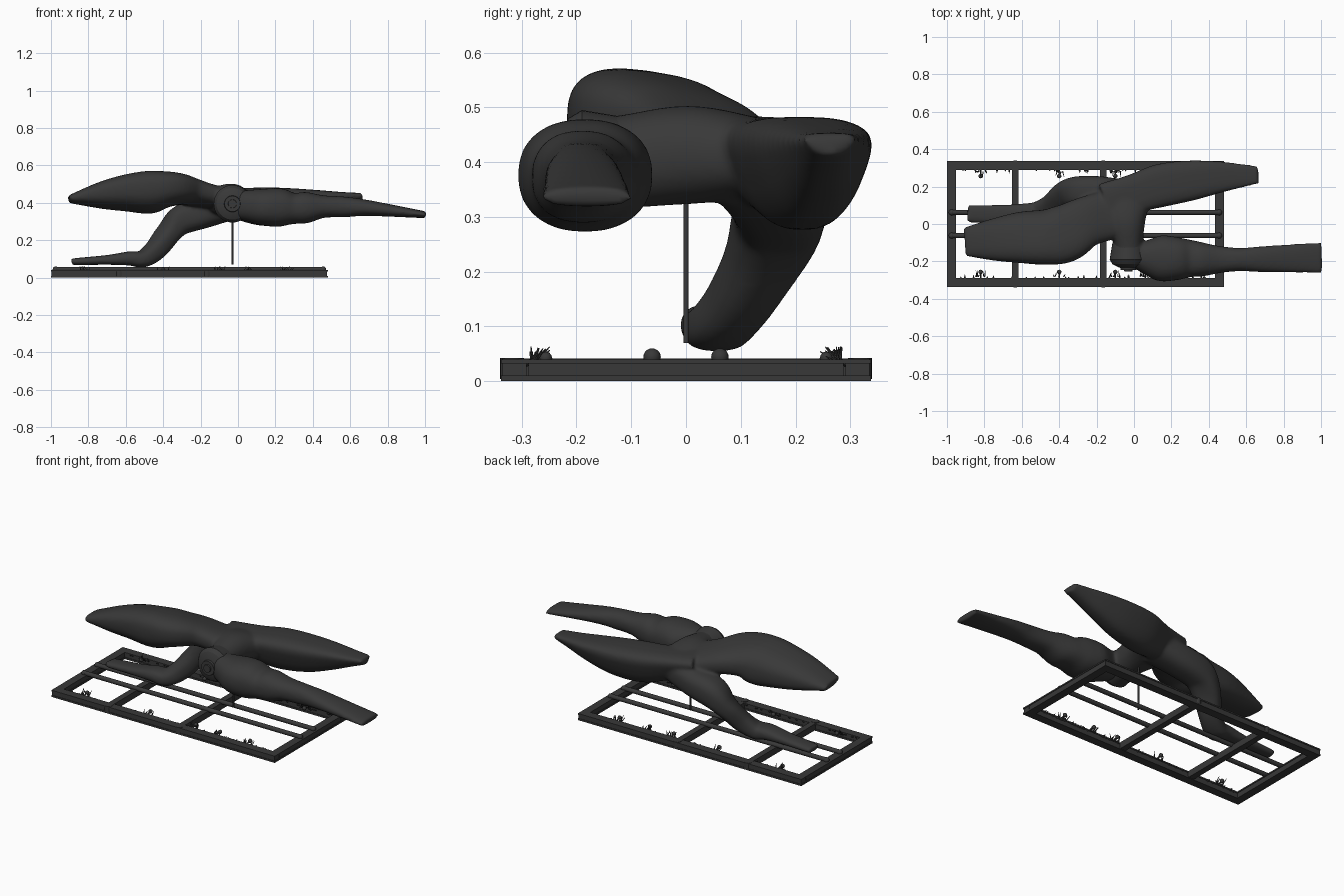
import bpy, bmesh, math, random
from mathutils import Vector, Matrix

if "Cube" in bpy.data.objects:
    bpy.data.objects.remove(bpy.data.objects["Cube"])

random.seed(4)
dark = bpy.data.materials.new("charcoal grey")
dark.diffuse_color = (0.04, 0.04, 0.04, 1)
dark.use_nodes = True
dark.node_tree.nodes["Principled BSDF"].inputs["Base Color"].default_value = dark.diffuse_color


def make(name, bm, smooth=40):
    bmesh.ops.recalc_face_normals(bm, faces=bm.faces)
    me = bpy.data.meshes.new(name)
    bm.to_mesh(me)
    bm.free()
    ob = bpy.data.objects.new(name, me)
    bpy.context.collection.objects.link(ob)
    me.materials.append(dark)
    bpy.ops.object.select_all(action='DESELECT')
    bpy.context.view_layer.objects.active = ob
    ob.select_set(True)
    if smooth:
        bpy.ops.object.shade_smooth_by_angle(angle=math.radians(smooth))
    return ob


def catmull(a, b, c, d, t):
    return [0.5 * (2*q + (r-p)*t + (2*p-5*q+4*r-s)*t*t + (3*q-p-3*r+s)*t**3)
            for p, q, r, s in zip(a, b, c, d)]


def loft(bm, secs, power=2.5, taper=0, shear=0, n=28, steps=6):
    """Closed limb through sections (x, y, z, half width, half height)."""
    s = [secs[0]] + list(secs) + [secs[-1]]
    pts = [catmull(*s[i:i+4], k / steps) for i in range(len(secs)-1) for k in range(steps)]
    pts.append(list(secs[-1]))
    rings = []
    for i, p in enumerate(pts):
        a, b = pts[max(i-1, 0)], pts[min(i+1, len(pts)-1)]
        tan = (Vector(b[:3]) - Vector(a[:3])).normalized()
        side = tan.cross(Vector((0, 0, 1))).normalized()
        up = side.cross(tan)
        ring = []
        for k in range(n):
            t = 2 * math.pi * k / n
            c, d = math.cos(t), math.sin(t)
            u = math.copysign(abs(c) ** (2/power), c)
            v = math.copysign(abs(d) ** (2/power), d)
            w = u * p[3] * (1 + taper * (v - 0.6))
            ring.append(bm.verts.new(Vector(p[:3]) + side*w + up*(v + shear*u)*p[4]))
        rings.append(ring)
    for r, q in zip(rings, rings[1:]):
        for k in range(n):
            bm.faces.new((r[k], r[(k+1) % n], q[(k+1) % n], q[k]))
    bm.faces.new(rings[0])
    bm.faces.new(rings[-1])


def box(bm, x0, x1, y0, y1, z0, z1):
    bmesh.ops.create_cube(bm, size=1, matrix=Matrix.Translation(
        ((x0+x1)/2, (y0+y1)/2, (z0+z1)/2)) @ Matrix.Diagonal((x1-x0, y1-y0, z1-z0, 1)))


def rod(bm, a, b, r0, r1=None, seg=16):
    a, b = Vector(a), Vector(b)
    rot = (b-a).to_track_quat('Z', 'Y').to_matrix().to_4x4()
    bmesh.ops.create_cone(bm, cap_ends=True, segments=seg, radius1=r0,
                          radius2=r0 if r1 is None else r1, depth=(b-a).length,
                          matrix=Matrix.Translation((a+b)/2) @ rot)


# Body: core and four limbs fused into one smooth skin
bm = bmesh.new()
loft(bm, [(-.03, -.21, .395, .085, .085), (-.03, -.12, .40, .077, .085),         # core
          (-.04, 0, .413, .10, .09), (-.05, .10, .407, .13, .08),
          (-.05, .19, .39, .10, .07)], 2.2)
loft(bm, [(-.03, -.16, .39, .05, .07), (.06, -.175, .385, .09, .085),            # front right limb
          (.14, -.183, .377, .122, .099), (.23, -.185, .375, .115, .102),
          (.30, -.185, .37, .10, .083), (.37, -.19, .375, .09, .083),
          (.46, -.19, .38, .072, .06), (.57, -.19, .378, .062, .055),
          (.70, -.188, .372, .07, .042), (1.004, -.18, .336, .083, .018)], 2.3)
loft(bm, [(-.15, .10, .415, .13, .07), (0, .16, .395, .115, .085),               # back right limb
          (.14, .205, .38, .125, .103), (.30, .232, .383, .117, .095),
          (.45, .25, .40, .094, .068), (.57, .258, .418, .07, .04),
          (.665, .263, .433, .052, .02)], 3, .3)
loft(bm, [(.0, .09, .415, .10, .06), (-.13, .05, .43, .13, .06),                 # large left limb
          (-.26, .01, .46, .135, .07), (-.37, -.05, .47, .155, .092),
          (-.47, -.07, .457, .148, .11), (-.60, -.072, .453, .138, .095),
          (-.74, -.083, .44, .115, .068), (-.904, -.095, .42, .077, .02)], 2.6, 0, -.2)
loft(bm, [(-.02, .13, .395, .10, .08), (-.18, .165, .345, .09, .08),             # lower leg and foot
          (-.30, .17, .31, .085, .08), (-.37, .15, .24, .078, .06),
          (-.44, .10, .15, .062, .055), (-.51, .06, .10, .062, .045),
          (-.58, .05, .103, .06, .038), (-.70, .05, .095, .053, .026),
          (-.89, .055, .085, .046, .018)], 2.6)
body = make("body", bm, 0)
re = body.modifiers.new("fuse", 'REMESH')
re.mode = 'VOXEL'
re.voxel_size = 0.009
re.use_smooth_shade = True
sm = body.modifiers.new("soften", 'SMOOTH')
sm.factor = 0.5
sm.iterations = 7
for m in ("fuse", "soften"):
    bpy.ops.object.modifier_apply(modifier=m)
bpy.ops.object.shade_smooth()

# Round domed hip joint with small rings on the front
bm = bmesh.new()
for y0, y1, r0, r1 in ((-.10, -.19, .085, .10), (-.19, -.215, .10, .085),
                       (-.215, -.232, .085, .05), (-.225, -.245, .045, .042),
                       (-.23, -.253, .025, .022)):
    rod(bm, (-.03, y0, .395), (-.03, y1, .395), r0, r1, 40)
joint = make("hip_joint", bm)

# Thin support rod
bm = bmesh.new()
rod(bm, (-.03, 0, .07), (-.03, 0, .36), .005)
make("support_rod", bm)

# Base frame: outer beams with a slight groove
bm = bmesh.new()
for s in (-1, 1):
    y0, y1 = sorted((s*.288, s*.338))
    box(bm, -1, .48, y0, y1, 0, .01)
    box(bm, -.997, .477, y0+.003, y1-.003, .01, .032)
    box(bm, -1, .48, y0, y1, .032, .04)
for x0, x1 in ((-1, -.952), (.432, .48)):
    box(bm, x0, x1, -.288, .288, 0, .01)
    box(bm, x0+.003, x1-.003, -.288, .288, .01, .032)
    box(bm, x0, x1, -.288, .288, .032, .04)
make("base_frame", bm, 0)

# Cross beams with small rounded ends
bm = bmesh.new()
for x in (-.635, -.165):
    box(bm, x-.018, x+.018, -.335, .335, .003, .041)
    for s in (-1, 1):
        rod(bm, (x, s*.318, .004), (x, s*.318, .042), .022)
make("cross_beams", bm)

# Two long round rails with rounded ends
bm = bmesh.new()
for y in (-.062, .062):
    rod(bm, (-.975, y, .045), (.455, y, .045), .013)
    for x in (-.975, .455):
        bmesh.ops.create_uvsphere(bm, u_segments=16, v_segments=10, radius=.016,
                                  matrix=Matrix.Translation((x, y, .044)))
make("rails", bm)

# Little sprigs growing along the inner edges of the long beams
bm = bmesh.new()
for s in (-1, 1):
    for cx in (-.82, -.40, -.10, .06, .26):
        for k in range(7):
            x = cx + random.uniform(-.03, .03)
            y = s * random.uniform(.245, .285)
            rod(bm, (x, s*.28, .03), (x+random.uniform(-.01, .01), y,
                random.uniform(.042, .064)), .004, .001, 6)
        bmesh.ops.create_icosphere(bm, subdivisions=2, radius=.012,
                                   matrix=Matrix.Translation((cx, s*.256, .042)))
        rod(bm, (cx, s*.292, .035), (cx, s*.256, .042), .004, .004, 6)
    for k in range(45):
        x = random.uniform(-.94, .42)
        rod(bm, (x, s*.292, .033), (x, s*random.uniform(.27, .284), .036), .007, .001, 6)
make("sprigs", bm)
